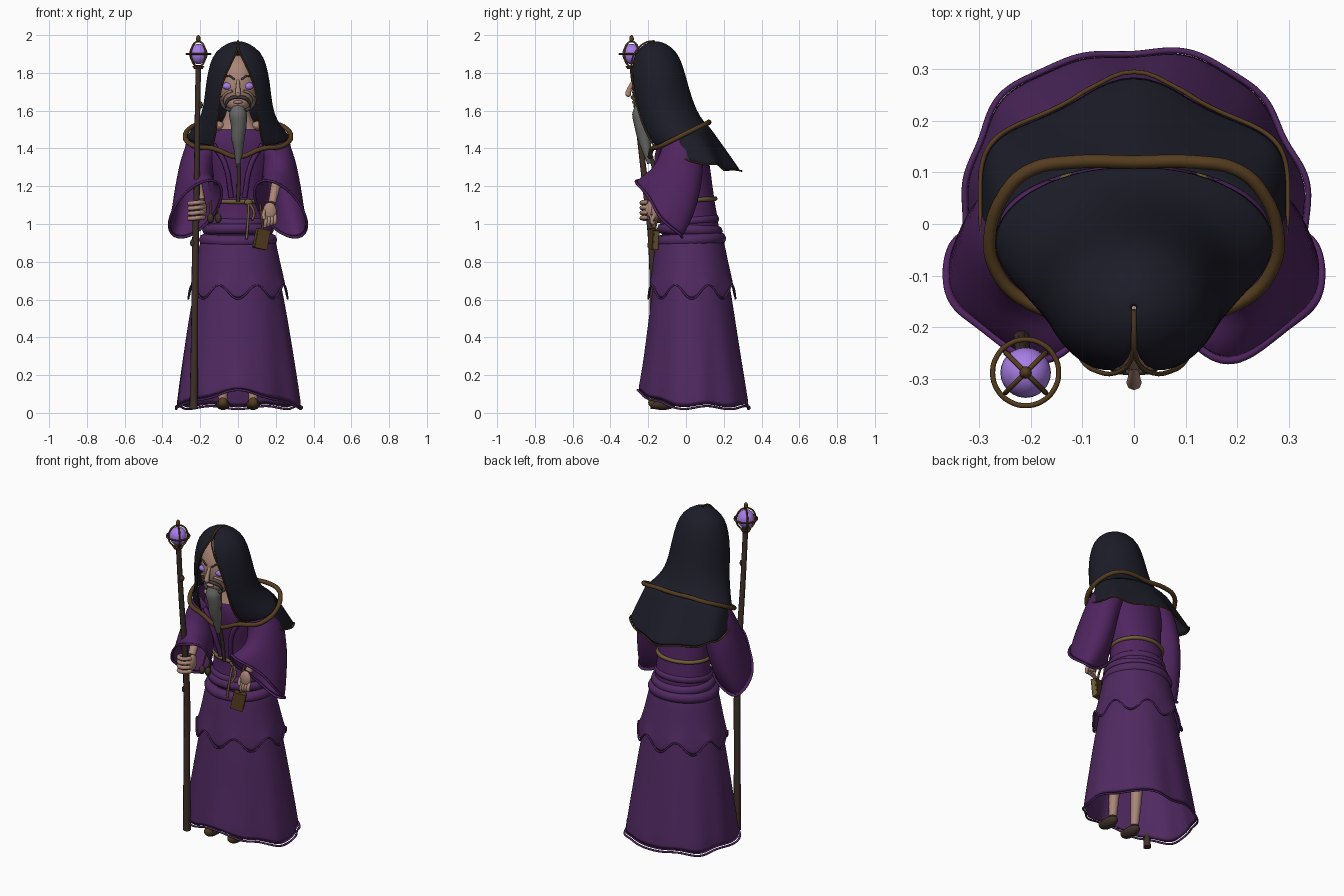
import bpy, bmesh
from math import sin, cos, pi, asin, exp, copysign
from mathutils import Vector

if "Cube" in bpy.data.objects:
    bpy.data.objects.remove(bpy.data.objects["Cube"])


def material(name, r, g, b):
    m = bpy.data.materials.new(name)
    m.use_nodes = True
    m.diffuse_color = (r, g, b, 1)
    m.node_tree.nodes["Principled BSDF"].inputs["Base Color"].default_value = (r, g, b, 1)
    return m


ROBE = material("robe purple", .08, .022, .118)
SLEEVE = material("sleeve purple", .08, .018, .115)
HOOD = material("hood black", .0115, .0115, .021)
SKIN = material("skin", .4, .235, .185)
WOOD = material("dark wood", .05, .03, .022)
TRIM = material("bronze trim", .09, .046, .014)
ROPE = material("belt rope", .16, .105, .04)
GLOW = material("violet glow", .42, .22, .85)
BEARD = material("beard grey", .14, .14, .135)
MOUSTACHE = material("moustache grey", .06, .05, .048)


def place(name, mesh, mat):
    ob = bpy.data.objects.new(name, mesh)
    bpy.context.scene.collection.objects.link(ob)
    mesh.materials.clear()
    mesh.materials.append(mat)
    for p in mesh.polygons:
        p.use_smooth = True
    return ob


def loft(name, rings, mat, closed=True, thick=0.0, caps=False):
    """Skin a list of point rings, then smooth and thicken the skin."""
    bm = bmesh.new()
    rows = [[bm.verts.new(p) for p in ring] for ring in rings]
    n = len(rows[0])
    for low, high in zip(rows, rows[1:]):
        for i in range(n if closed else n - 1):
            j = (i + 1) % n
            bm.faces.new((low[i], low[j], high[j], high[i]))
    if caps:
        bm.faces.new(rows[0])
        bm.faces.new(rows[-1])
    bmesh.ops.recalc_face_normals(bm, faces=bm.faces)
    mesh = bpy.data.meshes.new(name)
    bm.to_mesh(mesh)
    bm.free()
    ob = place(name, mesh, mat)
    if thick:
        mod = ob.modifiers.new("thickness", 'SOLIDIFY')
        mod.thickness, mod.offset = thick, -1
    ob.modifiers.new("smooth", 'SUBSURF').levels = 1
    ob.modifiers["smooth"].render_levels = 1
    return ob


def tube(name, pts, radius, mat, cyclic=False, taper=None):
    """Round tube along a smooth path."""
    cu = bpy.data.curves.new(name, 'CURVE')
    cu.dimensions, cu.bevel_depth, cu.bevel_resolution = '3D', radius, 2
    cu.resolution_u, cu.use_fill_caps = 4, True
    sp = cu.splines.new('BEZIER')
    sp.bezier_points.add(len(pts) - 1)
    sp.use_cyclic_u = cyclic
    for i, (bp, p) in enumerate(zip(sp.bezier_points, pts)):
        bp.co = p
        bp.handle_left_type = bp.handle_right_type = 'AUTO'
        bp.radius = taper[i] if taper else 1
    tmp = bpy.data.objects.new("path", cu)
    bpy.context.scene.collection.objects.link(tmp)
    bpy.context.view_layer.update()
    mesh = bpy.data.meshes.new_from_object(tmp.evaluated_get(bpy.context.evaluated_depsgraph_get()))
    bpy.data.objects.remove(tmp)
    return place(name, mesh, mat)


def ball(name, loc, size, mat):
    bm = bmesh.new()
    bmesh.ops.create_uvsphere(bm, u_segments=24, v_segments=14, radius=1)
    mesh = bpy.data.meshes.new(name)
    bm.to_mesh(mesh)
    bm.free()
    ob = place(name, mesh, mat)
    ob.location, ob.scale = loc, size
    return ob


def oval(z, rx, front, back, n=48, start=0.0, tilt=0.0, fold=0.0):
    """Horizontal ring starting at the front; start leaves a gap there."""
    mid, ry = (front + back) / 2, (back - front) / 2
    ring = []
    for i in range(n):
        t = start + (2 * pi - 2 * start) * i / (n - 1 if start else n)
        k = 1 + fold * (.5 * cos(11 * t) + sin(5 * t + 1))
        y = mid - ry * k * cos(t)
        ring.append(Vector((rx * k * sin(t), y, z + tilt * y)))
    return ring


def hem(ring, rule):
    for i, p in enumerate(ring):
        p.z = rule(2 * pi * i / len(ring))
    return ring


# Long skirt with a hem raised over the feet
foot_hem = hem(oval(0, .333, -.245, .34, 96, fold=.026),
               lambda t: .028 + .085 * max(0, cos(t)) ** 3 + .008 * cos(7 * t))
loft("long_skirt", [oval(.75, .215, -.165, .22, 96), oval(.5, .262, -.195, .262, 96, fold=.008),
     oval(.25, .3, -.222, .302, 96, fold=.018), foot_hem], ROBE, thick=.008)
tube("skirt_hem", foot_hem, .006, ROBE, True)

# Scalloped overskirt, sash folds and bodice
scallop = hem(oval(0, .263, -.2, .262, 96), lambda t: .64 - .036 * cos(8 * t))
loft("overskirt", [oval(.92, .198, -.158, .2, 96), oval(.8, .222, -.175, .222, 96),
     oval(.7, .247, -.19, .247, 96), scallop], ROBE, thick=.008)
tube("overskirt_hem", scallop, .005, ROBE, True)
for z, r, thickness, tilt in ((.915, .175, .033, .05), (.97, .16, .03, -.05), (1.015, .148, .024, .08)):
    tube("sash_fold", oval(z, r, -r * .77, r * 1.03, 24, tilt=tilt), thickness, ROBE, True)
loft("bodice", [oval(.88, .18, -.14, .18), oval(1.0, .168, -.125, .175), oval(1.12, .148, -.105, .15),
     oval(1.25, .16, -.13, .135), oval(1.38, .195, -.16, .115), oval(1.46, .2, -.16, .1),
     oval(1.52, .13, -.14, .075), oval(1.535, .085, -.12, .05)], SLEEVE, caps=True)
tube("bodice_cord", [(0, -.185, 1.36), (.005, -.165, 1.27), (0, -.135, 1.12)], .011, WOOD)
for s in (1, -1):
    tube("bodice_pleat", [(s * .13, -.14, 1.42), (s * .07, -.155, 1.32), (s * .035, -.12, 1.14)], .014, SLEEVE)

# Bell sleeves with rolled cuffs
for s, side in ((1, "left"), (-1, "right")):
    rings = []
    for c, a, b in (((.14, -.02, 1.46), (0, .1, .02), (.09, 0, .045)),
                    ((.21, -.02, 1.37), (0, .115, 0), (.08, 0, .03)),
                    ((.228, -.045, 1.24), (.02, .13, -.05), (.095, 0, .02)),
                    ((.23, -.09, 1.15), (.05, .13, -.115), (.105, -.015, .01)),
                    ((.225, -.135, 1.08), (.085, .115, -.15), (.11, -.035, .01))):
        ring = [Vector(c) + Vector(a) * cos(i * pi / 16) + Vector(b) * sin(i * pi / 16) for i in range(32)]
        rings.append([Vector((s * p.x, p.y, p.z)) for p in ring])
    for i, p in enumerate(rings[-1]):
        p.y += .01 * sin(i * pi / 4)
    loft(side + "_sleeve", rings, SLEEVE, thick=.006)
    tube(side + "_cuff", rings[-1], .007, SLEEVE, True)

# Hood: height, tilt, half width, front, back, half gap
rows, left_edge, right_edge = [], [], []
for z, tilt, rx, front, back, gap in (
        (1.97, 0, .003, -.166, -.16, .0004), (1.96, 0, .055, -.215, -.11, .001),
        (1.915, 0, .12, -.265, -.05, .006), (1.85, 0, .15, -.293, -.02, .036),
        (1.76, 0, .168, -.3, .005, .076), (1.67, 0, .177, -.295, .03, .098),
        (1.59, .05, .19, -.275, .06, .108), (1.53, .2, .228, -.235, .09, .118),
        (1.475, .42, .275, -.185, .115, .135)):
    row = oval(z, rx, front, back, 49, start=asin(gap / rx), tilt=tilt)
    rows.append(row)
    left_edge.append(row[0])
    right_edge.append(row[-1])
loft("hood", rows, HOOD, closed=False, thick=.008)
tube("hood_trim_left", left_edge, .0045, TRIM)
tube("hood_trim_right", right_edge, .0045, TRIM)

# Short cape hanging behind the shoulders, and its collar rope
cape = []
for f in (0, .33, .67, 1):
    row = []
    for i in range(61):
        u = -1.8 + 3.6 * i / 60
        sx, cx = copysign(abs(sin(u)) ** .6, sin(u)), copysign(abs(cos(u)) ** .55, cos(u))
        top = Vector((.265 * sin(u), -.01 + .125 * cos(u), 0))
        top.z = 1.48 + .42 * top.y
        low = Vector((.298 * sx, .05 + .16 * cx + .085 * exp(-(sx / .42) ** 2), 0))
        low.z = 1.35 - .27 * low.y + .01 * cos(6 * u)
        row.append(top.lerp(low, f))
    cape.append(row)
loft("back_cape", cape, HOOD, closed=False, thick=.008)
tube("cape_trim", cape[-1][::2], .0045, TRIM)
half = [(.12, .12, 1.54), (.2, .105, 1.53), (.25, .06, 1.51), (.28, -.03, 1.465), (.267, -.09, 1.435),
        (.225, -.14, 1.41), (.13, -.178, 1.4)]
loop = [(0, .12, 1.535)] + half + [(0, -.19, 1.355)] + [(-x, y, z) for x, y, z in reversed(half)]
tube("collar_rope", loop, .013, TRIM, True)
ball("collar_knot", (0, -.195, 1.355), (.017, .014, .02), TRIM)

# Head and face
ball("head", (0, -.175, 1.74), (.108, .11, .155), SKIN)
loft("neck", [oval(z, r, -.13 - r * .5, -.02, 24) for z, r in ((1.5, .11), (1.54, .085), (1.6, .055), (1.7, .055))], SKIN)
ball("jaw", (0, -.205, 1.645), (.066, .068, .055), SKIN)
tube("nose", [(0, -.275, 1.765), (0, -.297, 1.72), (0, -.308, 1.69)], .015, SKIN, taper=[.5, .8, 1])
ball("nose_tip", (0, -.306, 1.687), (.014, .015, .014), SKIN)
for s in (1, -1):
    ball("bare_shoulder", (s * .105, -.12, 1.52), (.035, .04, .025), SKIN)
    ball("eye", (s * .056, -.262, 1.73), (.027, .018, .019), GLOW)
    tube("eyebrow", [(s * .018, -.285, 1.765), (s * .05, -.274, 1.785), (s * .085, -.244, 1.765)], .005, MOUSTACHE)
    tube("cheek_wrinkle", [(s * .03, -.282, 1.705), (s * .065, -.262, 1.69), (s * .085, -.23, 1.66)], .007, SKIN)
    tube("moustache", [(0, -.286, 1.672), (s * .035, -.279, 1.667), (s * .06, -.258, 1.645), (s * .066, -.248, 1.615)],
         .01, MOUSTACHE, taper=[.8, 1, .8, .3])
    tube("cheek_whisker", [(s * .09, -.225, 1.675), (s * .08, -.225, 1.63), (s * .04, -.245, 1.6)], .01, MOUSTACHE)
ball("lower_lip", (0, -.275, 1.645), (.025, .012, .009), SKIN)
tube("beard", [(0, -.235, 1.625), (0, -.237, 1.58), (.004, -.232, 1.52), (0, -.222, 1.46), (.003, -.208, 1.39),
     (0, -.193, 1.32)], .048, BEARD, taper=[.75, 1, .86, .76, .5, .25])

# Staff with caged orb
tube("staff", [(-.235, -.165, .02), (-.23, -.175, .45), (-.225, -.182, .9), (-.218, -.215, 1.2),
     (-.215, -.255, 1.55), (-.21, -.285, 1.84)], .019, WOOD, taper=[1.2, 1, 1, .9, .8, .8])
for z, x, y in ((.9, -.24, -.185), (1.63, -.2, -.265)):
    ball("staff_knot", (x, y, z), (.014, .014, .02), WOOD)
ORB = Vector((-.21, -.288, 1.9))
ball("orb", ORB, (.049, .049, .054), GLOW)
circle = [(cos(i * pi / 6), sin(i * pi / 6)) for i in range(12)]
tube("cage_band", [ORB + Vector((a, b, 0)) * .064 for a, b in circle], .005, TRIM, True)
for d in (1, -1):
    tube("cage_hoop", [ORB + Vector((a * .039, a * d * .039, b * .067)) for a, b in circle], .005, TRIM, True)
ball("orb_finial", ORB + Vector((0, 0, .08)), (.012, .012, .02), TRIM)
tube("orb_socket", [ORB - Vector((0, 0, .08)), ORB - Vector((0, 0, .064))], .032, TRIM, taper=[.7, 1])

# Arms and hands
tube("right_arm", [(-.24, 0, 1.28), (-.215, -.1, 1.2), (-.195, -.175, 1.12)], .029, SKIN, taper=[1.2, 1, .8])
ball("right_palm", (-.185, -.182, 1.08), (.02, .035, .048), SKIN)
for i in range(4):
    z = 1.115 - i * .027
    tube("right_finger", [(-.18, -.2, z), (-.2, -.228, z), (-.235, -.232, z - .004), (-.258, -.21, z - .006),
         (-.25, -.185, z - .006)], .012, SKIN)
tube("left_arm", [(.23, 0, 1.28), (.205, -.09, 1.22), (.18, -.15, 1.11)], .029, SKIN, taper=[1.2, 1, .75])
ball("left_palm", (.168, -.165, 1.065), (.036, .02, .05), SKIN)
for i in range(4):
    x = .147 + i * .016
    tube("left_finger", [(x, -.165, 1.05), (x, -.18, 1.01), (x - .004, -.17, .985 + .006 * i)], .011, SKIN)
tube("left_thumb", [(.145, -.165, 1.08), (.135, -.18, 1.05), (.14, -.185, 1.025)], .01, SKIN)

# Rope belt, pouches and hanging book
tube("rope_belt", oval(1.125, .152, -.112, .155, 24, tilt=.06), .012, ROPE, True)
ball("belt_knot", (.055, -.125, 1.115), (.022, .017, .017), ROPE)
for x, z in ((.045, .92), (.075, 1.02)):
    tube("belt_tail", [(.055, -.125, 1.12), (x + .01, -.15, 1.06), (x, -.172, z)], .007, ROPE)
for x in (-.145, -.105):
    tube("pouch_string", [(x, -.1, 1.125), (x, -.14, 1.05)], .005, TRIM)
    ball("pouch", (x, -.145, 1.03), (.018, .018, .026), WOOD)
for name, size, mat in (("book_cover", (.07, .036, .105), TRIM), ("book_pages", (.074, .022, .092), ROPE)):
    bm = bmesh.new()
    bmesh.ops.create_cube(bm, size=1)
    mesh = bpy.data.meshes.new(name)
    bm.to_mesh(mesh)
    bm.free()
    book = place(name, mesh, mat)
    for p in mesh.polygons:
        p.use_smooth = False
    book.location, book.scale, book.rotation_euler = (.125, -.172, .92), size, (0, .2, .35)
tube("book_strap", [(.115, -.1, 1.12), (.125, -.15, 1.03), (.13, -.165, .97)], .006, TRIM)

# Legs and shoes
for s in (1, -1):
    tube("leg", [(s * .08, -.06, .5), (s * .08, -.075, .25), (s * .08, -.09, .07)], .03, SKIN, taper=[1.2, 1.1, .8])
    ball("shoe", (s * .08, -.125, .045), (.036, .07, .03), WOOD)
    ball("shoe_toe", (s * .08, -.175, .055), (.026, .025, .027), TRIM)
